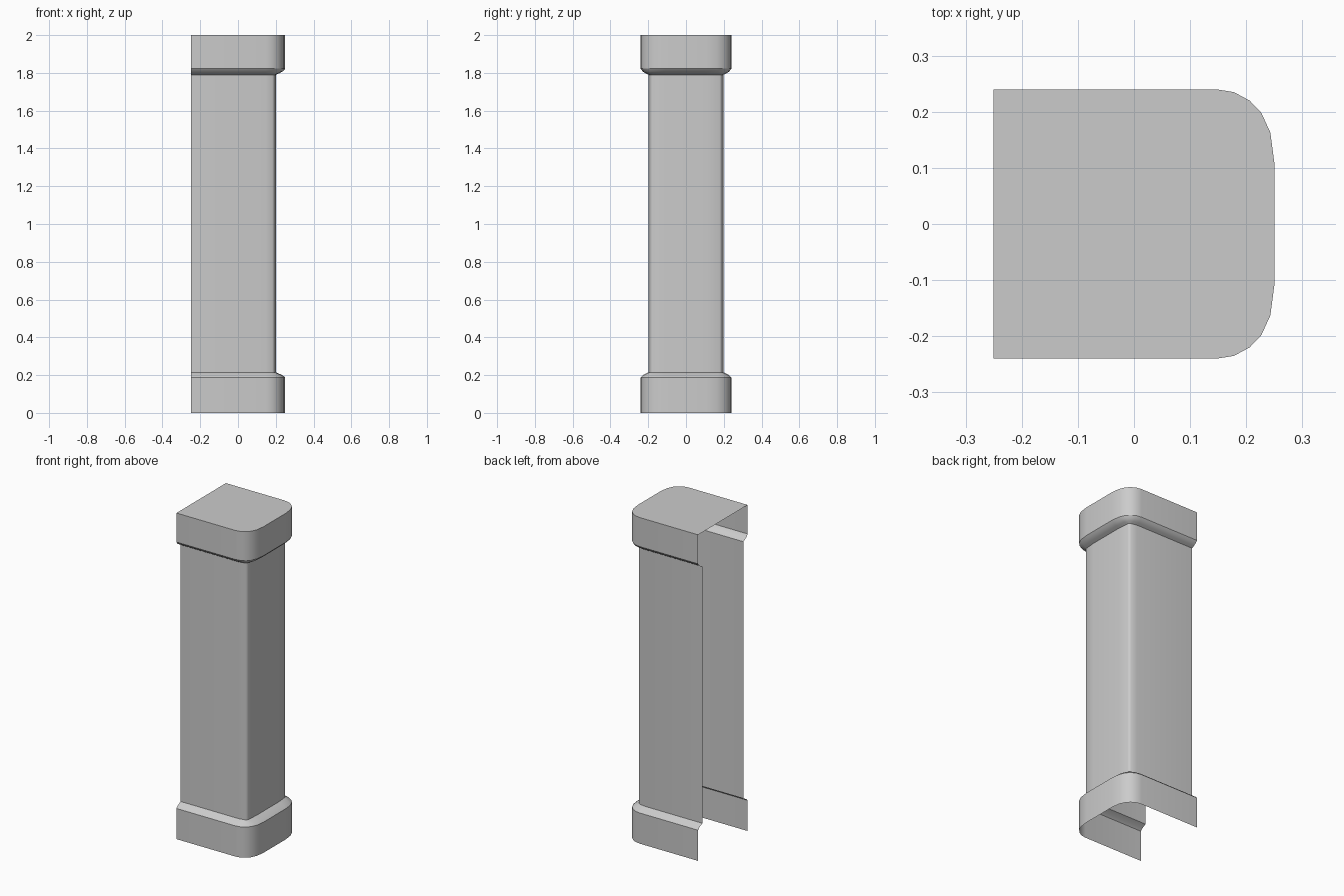
import bpy, bmesh, math

if "Cube" in bpy.data.objects:
    bpy.data.objects.remove(bpy.data.objects["Cube"])

# Half outlines (y >= 0) of the U-shaped plan, from the open back edge to the front face
BLOCK = [(-0.25, 0.24), (0.147, 0.24), (0.178, 0.235), (0.206, 0.22),
         (0.227, 0.198), (0.243, 0.163), (0.25, 0.11)]
SHAFT = [(-0.25, 0.199), (0.145, 0.199), (0.182, 0.191), (0.187, 0.188),
         (0.191, 0.184), (0.194, 0.178), (0.20, 0.11)]


def outline(t):
    """Full U outline: t=0 is the wide block, t=1 the narrow shaft."""
    half = [(a[0] + (b[0] - a[0]) * t, a[1] + (b[1] - a[1]) * t)
            for a, b in zip(BLOCK, SHAFT)]
    return half + [(x, -y) for x, y in reversed(half)]


def loft(name, levels, cap=False):
    """Open shell through (height, blend) levels, with an optional top cap."""
    bm = bmesh.new()
    rings = [[bm.verts.new((x, y, z)) for x, y in outline(t)] for z, t in levels]
    for lo, hi in zip(rings, rings[1:]):
        for i in range(len(lo) - 1):
            bm.faces.new((lo[i + 1], lo[i], hi[i], hi[i + 1]))
    if cap:
        bm.faces.new(list(reversed(rings[-1])))
    bm.normal_update()
    mesh = bpy.data.meshes.new(name)
    bm.to_mesh(mesh)
    bm.free()
    obj = bpy.data.objects.new(name, mesh)
    bpy.context.collection.objects.link(obj)
    bpy.ops.object.select_all(action='DESELECT')
    obj.select_set(True)
    bpy.context.view_layer.objects.active = obj
    bpy.ops.object.shade_smooth_by_angle(angle=math.radians(30))


# Base block with rounded shoulder, open underneath
loft("base_block", [(0, 0), (0.188, 0), (0.20, 0.3), (0.215, 1)])
# Hollow shaft, open at the back
loft("shaft", [(0.215, 1), (1.79, 1)])
# Capital block with rounded underside and flat closed top
loft("capital_block", [(1.79, 1), (1.798, 0.62), (1.808, 0.25), (1.822, 0), (2.0, 0)], cap=True)
